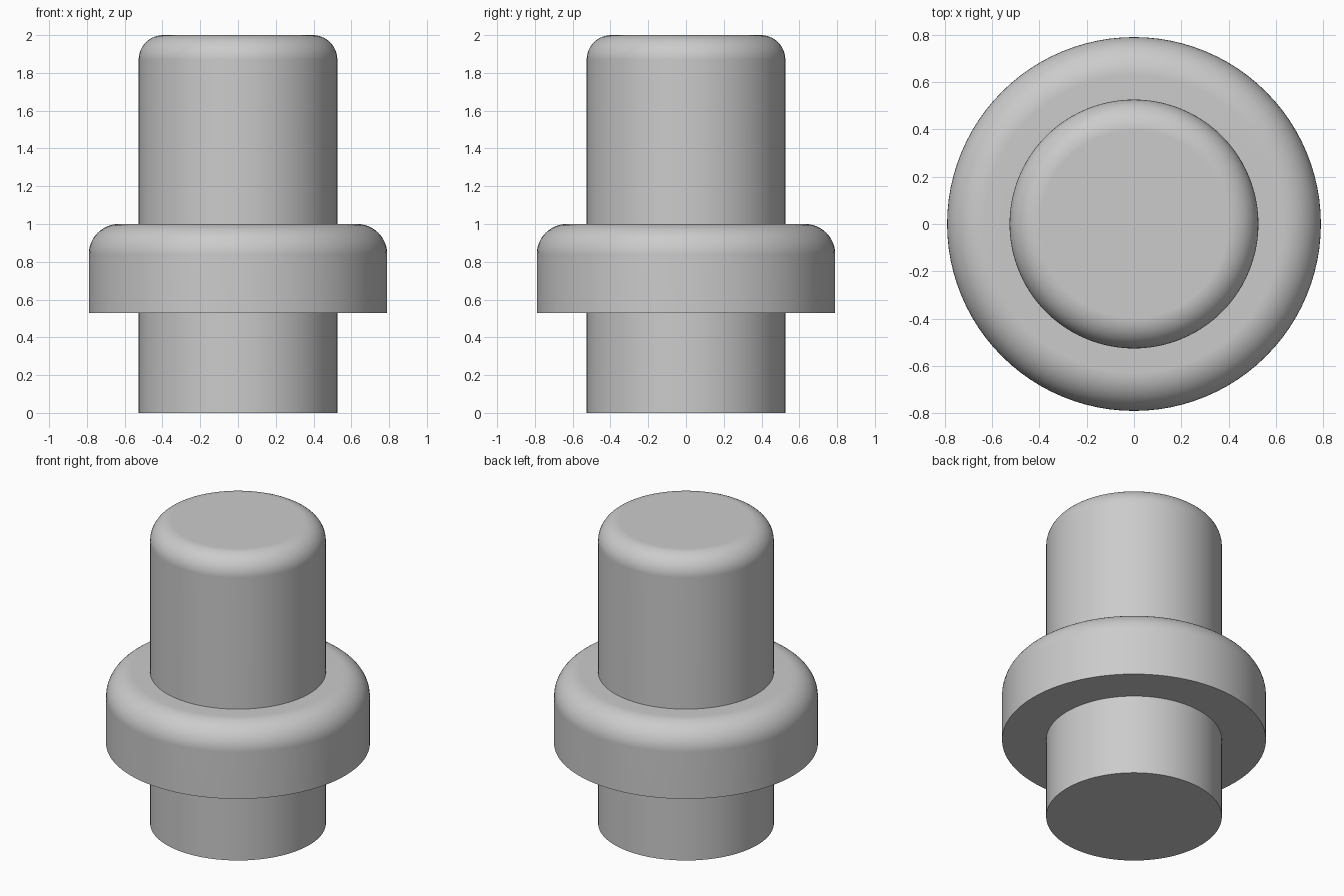
import bpy, bmesh
from math import sin, cos, pi, radians

if "Cube" in bpy.data.objects:
    bpy.data.objects.remove(bpy.data.objects["Cube"], do_unlink=True)

SEGMENTS = 96
SHAFT_R, FLANGE_R = 0.526, 0.79
FLANGE_Z0, FLANGE_Z1, TOP = 0.53, 1.0, 2.0

grey = bpy.data.materials.new("plain grey")
grey.use_nodes = True
colour = (0.6, 0.6, 0.6, 1)
grey.diffuse_color = colour
grey.node_tree.nodes["Principled BSDF"].inputs["Base Color"].default_value = colour


def fillet(radius, top, size, steps=12):
    """Quarter round from the side wall up onto the top face."""
    return [(radius - size + size * cos(a), top - size + size * sin(a))
            for a in (pi / 2 * i / steps for i in range(steps + 1))]


def lathe(name, profile):
    """Revolve an open (radius, z) profile and cap both ends."""
    bm = bmesh.new()
    rings = [[bm.verts.new((r * cos(2 * pi * i / SEGMENTS), r * sin(2 * pi * i / SEGMENTS), z))
              for i in range(SEGMENTS)] for r, z in profile]
    for low, high in zip(rings, rings[1:]):
        for i in range(SEGMENTS):
            j = (i + 1) % SEGMENTS
            bm.faces.new((low[i], low[j], high[j], high[i]))
    bm.faces.new(rings[0][::-1])
    bm.faces.new(rings[-1])
    mesh = bpy.data.meshes.new(name)
    bm.to_mesh(mesh)
    bm.free()
    mesh.materials.append(grey)
    obj = bpy.data.objects.new(name, mesh)
    bpy.context.collection.objects.link(obj)
    return obj


# Shaft with a rounded-over collar, turned as one piece
profile = [(SHAFT_R, 0), (SHAFT_R, FLANGE_Z0), (FLANGE_R, FLANGE_Z0)]
profile += fillet(FLANGE_R, FLANGE_Z1, 0.16)
profile += [(SHAFT_R, FLANGE_Z1)]
profile += fillet(SHAFT_R, TOP, 0.13)
pin = lathe("flanged_pin", profile)

# Smooth rounds, crisp edges, clean flat faces
bpy.ops.object.select_all(action="DESELECT")
pin.select_set(True)
bpy.context.view_layer.objects.active = pin
bpy.ops.object.shade_smooth_by_angle(angle=radians(35))
normals = pin.modifiers.new("weighted normals", "WEIGHTED_NORMAL")
normals.keep_sharp = True
